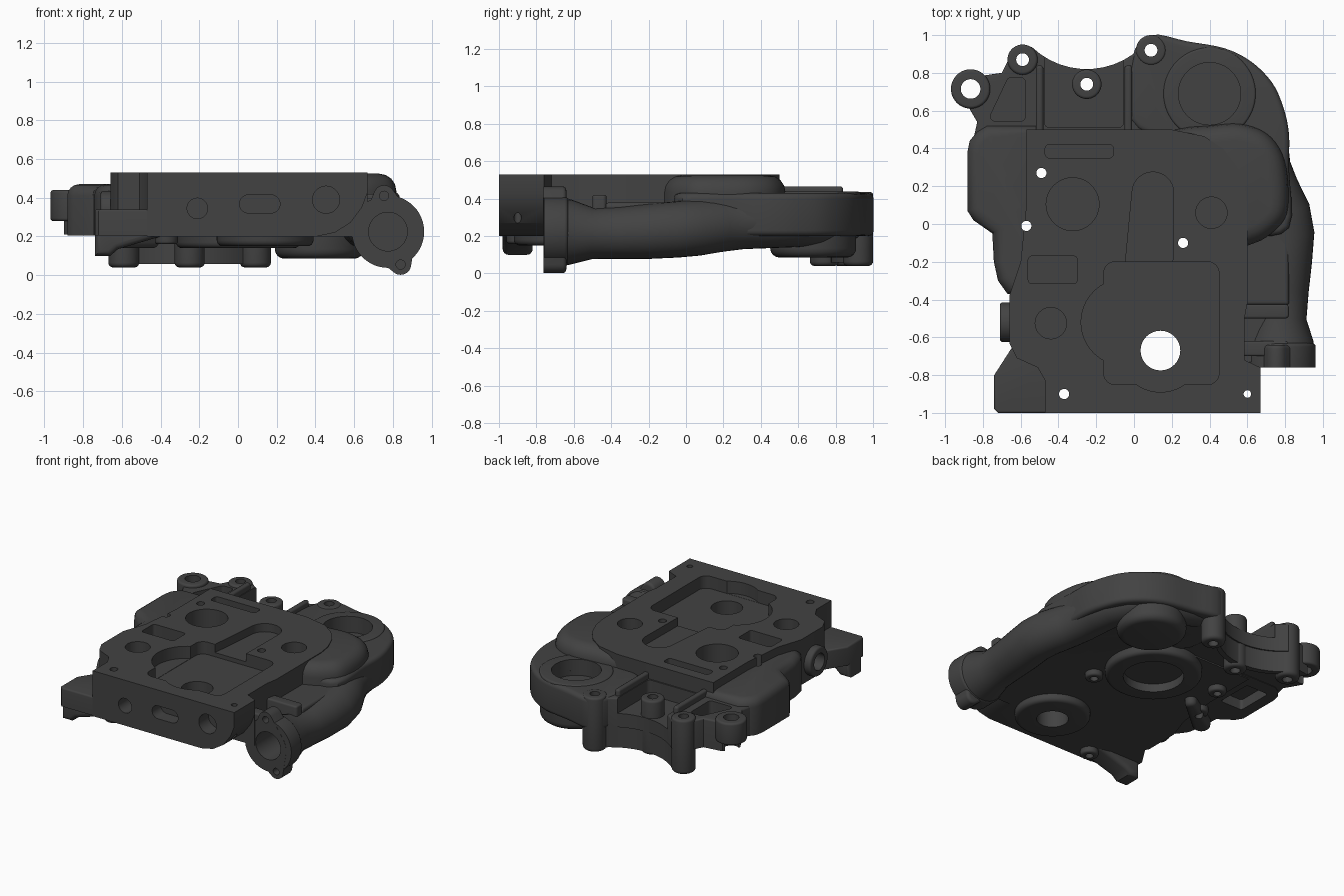
import bpy, bmesh, math
from mathutils import Vector
from mathutils.geometry import convex_hull_2d

if "Cube" in bpy.data.objects:
    bpy.data.objects.remove(bpy.data.objects["Cube"])

mat = bpy.data.materials.new("dark_cast_metal")
mat.diffuse_color = (0.055, 0.055, 0.055, 1)
mat.use_nodes = True
mat.node_tree.nodes["Principled BSDF"].inputs["Base Color"].default_value = mat.diffuse_color
cuts = bpy.data.collections.new("cutters")
bpy.context.scene.collection.children.link(cuts)
parts = []

def finish(name, bm, cut):
    bmesh.ops.recalc_face_normals(bm, faces=bm.faces[:])
    me = bpy.data.meshes.new(name)
    bm.to_mesh(me)
    bm.free()
    ob = bpy.data.objects.new(name, me)
    if cut:
        cuts.objects.link(ob)
        ob.hide_render = True
    else:
        bpy.context.collection.objects.link(ob)
        me.materials.append(mat)
        parts.append(ob)
    return ob

def prism(name, pts, lo, hi, bevel=0, low_bevel=0, axis='z', cut=False):
    """Extrude an outline along an axis, rounding the end rims."""
    place = {'z': lambda a, b, h: (a, b, h), 'y': lambda a, b, h: (a, h, b),
             'x': lambda a, b, h: (h, a, b)}[axis]
    bm = bmesh.new()
    low = [bm.verts.new(place(a, b, lo)) for a, b in pts]
    top = [bm.verts.new(place(a, b, hi)) for a, b in pts]
    n = len(pts)
    bm.faces.new(low)
    bm.faces.new(top)
    for i in range(n):
        bm.faces.new((low[i], low[(i + 1) % n], top[(i + 1) % n], top[i]))
    bmesh.ops.recalc_face_normals(bm, faces=bm.faces[:])
    bm.normal_update()
    for ring, amount in ((top, bevel), (low, low_bevel)):
        if amount:
            rim = [bm.edges.get((ring[i], ring[(i + 1) % n])) for i in range(n)]
            bmesh.ops.bevel(bm, geom=[e for e in rim if e], offset=amount, segments=4,
                            profile=0.5, affect='EDGES', clamp_overlap=False)
            bm.normal_update()
    return finish(name, bm, cut)

def circ(x, y, r, n=40):
    return [(x + r * math.cos(2 * math.pi * i / n), y + r * math.sin(2 * math.pi * i / n))
            for i in range(n)]

def hull(*circles):
    pts = [p for c in circles for p in circ(*c)]
    return [pts[i] for i in convex_hull_2d([Vector(p) for p in pts])]

def rrect(x0, y0, x1, y1, r):
    return hull(*[(x, y, r) for x in (x0 + r, x1 - r) for y in (y0 + r, y1 - r)])

def smooth(pts, steps=4):
    out, n = [], len(pts)
    for i in range(n):
        a, b, c, d = [Vector(pts[(i + k) % n]) for k in (-1, 0, 1, 2)]
        for s in range(steps):
            t = s / steps
            p = 0.5 * (2*b + (c - a)*t + (2*a - 5*b + 4*c - d)*t*t + (3*b - a - 3*c + d)*t**3)
            out.append(tuple(p))
    return out

def hole(pts, lo, hi, axis='z'):
    return prism("cutter", pts, lo, hi, axis=axis, cut=True)

def tube(name, path, n=32):
    """Loft circles (x, y, z, radius) along a path."""
    bm, rings = bmesh.new(), []
    for i, (x, y, z, r) in enumerate(path):
        a, b = Vector(path[max(i - 1, 0)][:3]), Vector(path[min(i + 1, len(path) - 1)][:3])
        side = (b - a).cross(Vector((0, 0, 1))).normalized()
        up = side.cross(b - a).normalized()
        rings.append([bm.verts.new(Vector((x, y, z)) + r * (side * math.cos(2*math.pi*k/n)
                      + up * math.sin(2*math.pi*k/n))) for k in range(n)])
    for p, q in zip(rings, rings[1:]):
        for k in range(n):
            bm.faces.new((p[k], p[(k+1) % n], q[(k+1) % n], q[k]))
    bm.faces.new(rings[0])
    bm.faces.new(rings[-1])
    return finish(name, bm, False)

# Main machined plate
plate = prism("main_plate", [(-.47, -1), (.67, -1), (.67, -.76), (.585, -.72), (.585, -.5), (.6, -.42),
      (.6, .1), (.585, .2), (.54, .31), (.47, .4), (.37, .465), (.2, .5), (-.57, .5), (-.57, .1),
      (-.6, -.2), (-.66, -.38), (-.66, -.63), (-.62, -.71), (-.51, -.76), (-.47, -.83)], .2, .53)

# Low corner foot with a ramp beneath
prism("corner_foot", [(-.72, -1), (-.4, -1), (-.4, -.68), (-.65, -.66), (-.74, -.8), (-.74, -.98)],
      .204, .34, .012)
prism("foot_ramp", [(-.74, .1), (-.66, .1), (-.62, .135), (-.4, .2), (-.4, .25), (-.74, .25)],
      -.98, -.82, .03, .03, axis='y')

# Left side bulge and side port
prism("left_shoulder", [(-.83, .49), (-.87, .44), (-.882, .38), (-.882, .07), (-.85, .02), (-.75, -.05),
      (-.742, -.2), (-.72, -.3), (-.67, -.37), (-.5, -.37), (-.5, .52), (-.78, .52)], .206, .47, .06)
prism("left_port", circ(-.52, .33, .105), -.71, -.5, low_bevel=.015, axis='x')

# Volute housing: shell, raised rounded shoulder, rim and lower dish
prism("volute_housing", smooth([(-.02, .55), (-.01, .88), (.09, 1.0), (.28, .967), (.48, .93),
      (.62, .86), (.73, .75), (.79, .62), (.82, .48), (.82, .3), (.82, -.02), (.6, -.05),
      (.4, .1), (.2, .4)]), .2, .43, .03, .03)
prism("side_ledge", rrect(.5, -.43, .82, .1, .015), .2, .38, .02)
prism("flange_web", rrect(.5, -.73, .8, -.4, .015), .2, .33)
prism("volute_shoulder", smooth([(.1, .44), (.25, .505), (.4, .52), (.56, .53), (.7, .48), (.785, .37),
      (.815, .22), (.81, .06), (.75, -.03), (.64, -.1), (.5, -.1), (.35, .2)]), .3, .525, .09)
prism("volute_rim", circ(.4, .69, .245, 64), .3, .437, .012)
prism("volute_dish", circ(.42, .68, .23, 64), .085, .25, low_bevel=.05)

# Outlet pipe wrapping round the housing, and its flange
tube("outlet_pipe", [(.775, -.7, .225, .18), (.775, -.62, .22, .175), (.775, -.5, .215, .138),
     (.785, -.35, .218, .14), (.795, -.2, .225, .147), (.805, -.05, .235, .15),
     (.785, .06, .245, .15), (.73, .18, .26, .145), (.69, .3, .27, .14), (.675, .43, .275, .14),
     (.65, .56, .275, .135), (.59, .68, .275, .13), (.5, .76, .275, .13), (.38, .81, .275, .125),
     (.25, .845, .28, .115), (.12, .87, .29, .1)])
prism("outlet_flange", circ(.775, .225, .187, 48), -.76, -.63, .02, axis='y')
prism("flange_ears", hull((.775, .225, .145), (.755, .41, .055), (.84, .057, .055)),
      -.761, -.64, .02, axis='y')
for y0, y1, z in ((-.5, -.425, .42), (-.7, -.62, .4)):
    prism("flange_rib", rrect(.55, y0, .82, y1, .02), .2, z, .012)

# Rear bolt shelf with a scalloped edge
scallop = [(-.25 + .42 * math.sin(a), 1.24 - .42 * math.cos(a))
           for a in [math.radians(-44 + 8 * i) for i in range(12)]]
prism("rear_shelf", [(.05, .93), (.05, .45), (-.85, .45), (-.83, .54), (-.9, .66), (-.84, .78),
      (-.7, .8), (-.65, .9), (-.59, .94)] + scallop, .21, .42, .012)
prism("scallop_wall", [(x, y - .01) for x, y in scallop]
      + [(x, y - .05) for x, y in reversed(scallop)], .058, .3)
posts = ((.09, .92, .08), (-.25, .74, .078), (-.59, .87, .08))
for x, y, r in posts:
    prism("bolt_post", circ(x, y, r), .04, .435, .015, .025)
prism("side_lug", circ(-.865, .715, .104), .28, .44, .015, .015)
for x in (-.5, -.03):
    prism("shelf_rib", rrect(x - .02, .45, x + .02, .84, .018), .3, .465, .015)

# Underside bosses
prism("large_under_boss", circ(.0, .2, .32, 64), .14, .25, low_bevel=.03)
prism("bore_under_boss", circ(.14, -.67, .25, 64), .15, .25, low_bevel=.03)
prism("under_rib", hull((-.68, -.12, .06), (-.45, .05, .04)), .14, .25, low_bevel=.03)
for x, y in ((-.49, .27), (-.57, -.01), (.26, -.1), (-.37, -.9)):
    prism("hole_boss", circ(x, y, .06), .16, .25, low_bevel=.015)

# Top pockets and the slot between them
hole(rrect(-.16, -.85, .45, -.2, .06), .44, .6)
hole(circ(.14, -.67, .22, 64), .441, .6)
hole(circ(-.05, -.52, .23, 64), .442, .6)
hole(hull((.1, .165, .11), (.08, -.2, .125)), .47, .6)
hole(rrect(-.47, .35, -.11, .42, .02), .43, .6)
hole(rrect(-.56, -.315, -.3, -.17, .02), .42, .6)
for x, y, r, floor in ((-.325, .105, .14, .4), (.41, .06, .083, .43), (-.44, -.525, .083, .43),
                       (.4, .69, .165, .32)):
    hole(circ(x, y, r, 48), floor, .6)

# Shelf pockets
hole(rrect(-.475, .51, -.055, .9, .03), .31, .47).name = "shelf_pocket"
hole(hull((-.735, .57, .025), (-.6, .57, .025), (-.6, .75, .025), (-.65, .75, .025)), .3, .6)

# Through holes
hole(circ(.14, -.67, .105, 48), -.1, .7)
for x, y, r in ((-.49, .27, .027), (-.57, -.01, .027), (.26, -.1, .027), (-.37, -.9, .027),
                (.6, -.9, .02), (-.865, .715, .052)) + tuple((x, y, .034) for x, y, r in posts):
    hole(circ(x, y, r, 24), -.1, .7)

# Underside recesses, front ports, side port and pipe bore
hole(circ(.0, .2, .2, 48), -.1, .2)
hole(rrect(-.8, .15, -.62, .42, .02), -.1, .28)
hole(circ(-.21, .345, .053), -1.1, -.86, 'y')
hole(hull((.055, .368, .047), (.17, .368, .047)), -1.1, -.9, 'y')
hole(circ(.455, .39, .07), -1.1, -.89, 'y')
hole(circ(-.52, .33, .06), -.8, -.55, 'x')
hole(circ(.775, .225, .1), -.8, -.4, 'y')
for x, z in ((.755, .41), (.84, .055)):
    hole(circ(x, z, .024, 20), -.8, -.69, 'y')
# Rounded lower corner beside the flange
hole([(.72, .55), (.69, .53), (.675, .44), (.64, .35), (.58, .27), (.5, .22), (.4, .199), (.4, .1),
      (.72, .1)], -1.1, -.765, 'y')

def apply_cuts(group):
    for ob in group:
        mod = ob.modifiers.new("cuts", 'BOOLEAN')
        mod.operand_type = 'COLLECTION'
        mod.collection = cuts
        mod.operation = 'DIFFERENCE'
        mod.solver = 'EXACT'
    dg = bpy.context.evaluated_depsgraph_get()
    made = [(o, bpy.data.meshes.new_from_object(o.evaluated_get(dg))) for o in group]
    for ob, me in made:
        ob.modifiers.clear()
        ob.data = me

# Cut every part; posts and ribs stay standing inside the shelf pocket
standing = [o for o in parts if o.name.startswith(("bolt_post", "shelf_rib"))]
apply_cuts([o for o in parts if o not in standing])
bpy.data.objects.remove(cuts.objects["shelf_pocket"])
apply_cuts(standing)
for ob in list(cuts.objects):
    bpy.data.objects.remove(ob)
bpy.data.collections.remove(cuts)
bpy.ops.object.select_all(action='DESELECT')
for ob in parts:
    ob.select_set(True)
bpy.context.view_layer.objects.active = plate
bpy.ops.object.shade_smooth_by_angle(angle=math.radians(35))
